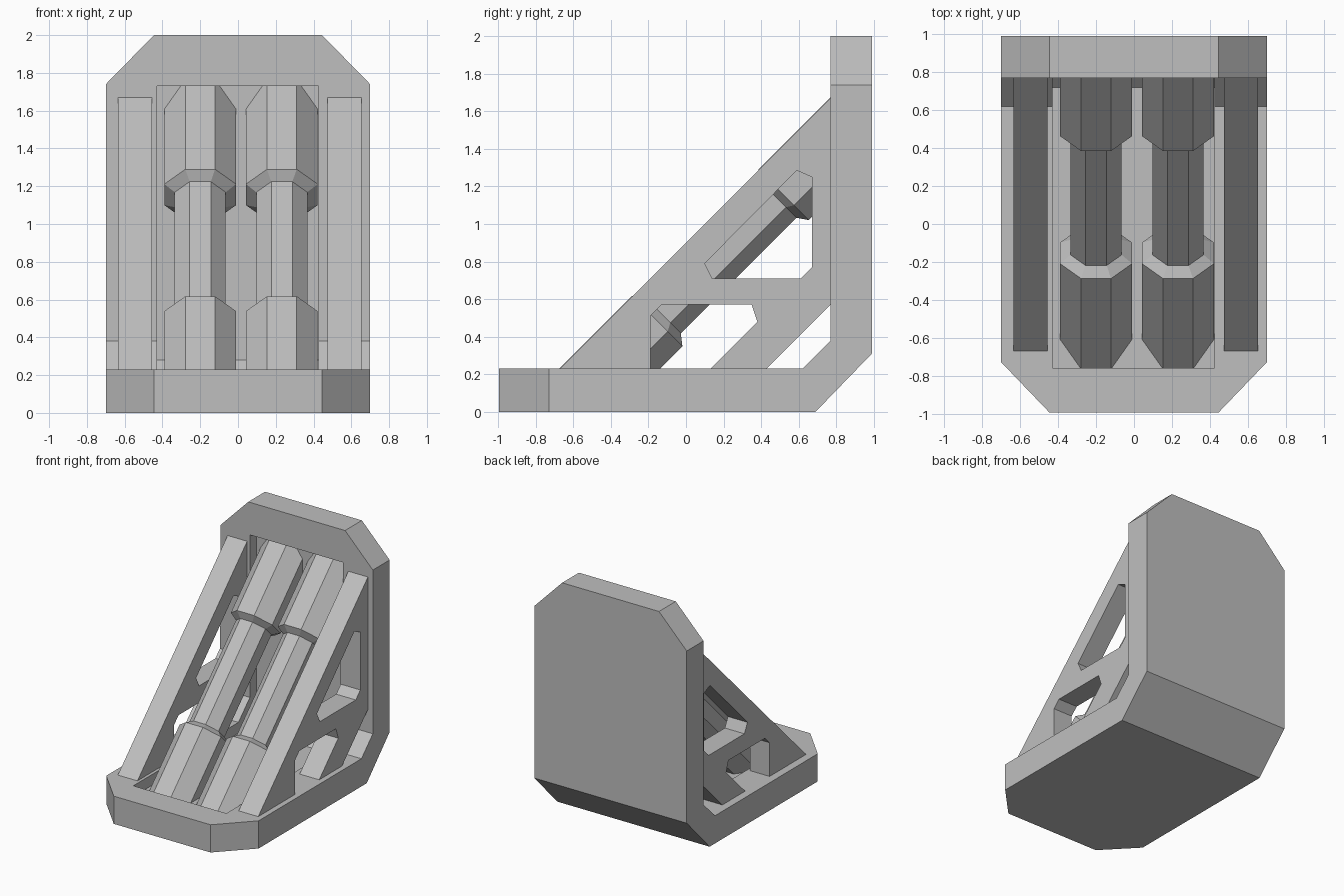
import bpy, bmesh, math
from mathutils import Vector

cube = bpy.data.objects.get("Cube")
if cube:
    bpy.data.objects.remove(cube, do_unlink=True)

grey = bpy.data.materials.new("plain grey")
grey.use_nodes = True
colour = (0.52, 0.52, 0.52, 1)
grey.diffuse_color = colour
grey.node_tree.nodes["Principled BSDF"].inputs["Base Color"].default_value = colour


def finish(name, bm):
    bmesh.ops.recalc_face_normals(bm, faces=bm.faces)
    mesh = bpy.data.meshes.new(name)
    bm.to_mesh(mesh)
    bm.free()
    mesh.materials.append(grey)
    obj = bpy.data.objects.new(name, mesh)
    bpy.context.collection.objects.link(obj)
    return obj


def prism(profile, x0, x1):
    """Extrude a (y, z) profile from x0 to x1."""
    bm = bmesh.new()
    face = bm.faces.new([bm.verts.new((x0, y, z)) for y, z in profile])
    new = bmesh.ops.extrude_face_region(bm, geom=[face])["geom"]
    bmesh.ops.translate(bm, vec=(x1 - x0, 0, 0),
                        verts=[v for v in new if isinstance(v, bmesh.types.BMVert)])
    bmesh.ops.recalc_face_normals(bm, faces=bm.faces)
    return bm


def carve(obj, cutter):
    """Subtract the cutter, bake the result and drop the cutter."""
    cutter.hide_render = True
    mod = obj.modifiers.new("cut", "BOOLEAN")
    mod.operation = "DIFFERENCE"
    mod.solver = "EXACT"
    mod.object = cutter
    graph = bpy.context.evaluated_depsgraph_get()
    baked = bpy.data.meshes.new_from_object(obj.evaluated_get(graph))
    obj.modifiers.clear()
    obj.data = baked
    bpy.data.objects.remove(cutter, do_unlink=True)


# L-shaped bracket with clipped outer corners
bm = prism([(-0.995, 0), (0.69, 0), (0.99, 0.31), (0.99, 2), (0.77, 2),
            (0.77, 0.38), (0.62, 0.23), (-0.995, 0.23)], -0.7, 0.7)
for side in (-1, 1):
    for point, normal in (((0.445 * side, -0.995, 0), (side, -0.96, 0)),
                          ((0.445 * side, 0, 2), (side, 0, 0.98))):
        bmesh.ops.bisect_plane(bm, geom=bm.verts[:] + bm.edges[:] + bm.faces[:],
                               plane_co=point, plane_no=normal, clear_outer=True)
        bmesh.ops.holes_fill(bm, edges=[e for e in bm.edges if e.is_boundary], sides=0)
bracket = finish("bracket", bm)

# Shallow pocket that runs along the base and up the back plate
pocket = [(-0.76, 0.14), (0.72, 0.14), (0.86, 0.28), (0.86, 1.73),
          (0.7, 1.73), (-0.76, 0.3)]
carve(bracket, finish("pocket_cutter", prism(pocket, -0.43, 0.425)))

# Side gussets with a notch at the base and a window above
gusset = [(-0.7, 0.2), (-0.19, 0.2), (-0.19, 0.51), (-0.13, 0.57), (0.35, 0.57),
          (0.38, 0.48), (0.1, 0.2), (0.4, 0.2), (0.8, 0.6), (0.8, 1.7)]
window = [(0.1, 0.79), (0.14, 0.71), (0.61, 0.71), (0.67, 0.77),
          (0.67, 1.25), (0.59, 1.285)]
for name, x0 in (("right_gusset", -0.635), ("left_gusset", 0.475)):
    wall = finish(name, prism(gusset, x0, x0 + 0.18))
    carve(wall, finish("window_cutter", prism(window, x0 - 0.1, x0 + 0.28)))

# Stepped octagonal struts at 45 degrees, ends mitred into the pocket
ROOT = math.sqrt(2)
along = Vector((0, 1, 1)) / ROOT
across = Vector((0, -1, 1)) / ROOT
LIFT = 0.45
THICK, THIN = 0.19, 0.135
STATIONS = [("floor", THICK), (0.233, THICK), (0.276, THIN),
            (1.146, THIN), (1.184, THICK), ("wall", THICK)]


def strut(name, cx):
    bm = bmesh.new()
    rings = []
    for station, apothem in STATIONS:
        ring = []
        for i in range(8):
            a = math.pi / 8 + i * math.pi / 4
            r = apothem / math.cos(math.pi / 8)
            height = LIFT + r * math.sin(a)
            if station == "floor":
                t = 0.1 * ROOT - height
            elif station == "wall":
                t = 0.9 * ROOT + height
            else:
                t = station
            x = Vector((cx + r * math.cos(a), 0, 0))
            ring.append(bm.verts.new(x + along * t + across * height))
        rings.append(ring)
    for lower, upper in zip(rings, rings[1:]):
        for i in range(8):
            j = (i + 1) % 8
            bm.faces.new((lower[i], lower[j], upper[j], upper[i]))
    bm.faces.new(rings[0])
    bm.faces.new(rings[-1])
    finish(name, bm)


strut("right_strut", -0.2)
strut("left_strut", 0.232)
